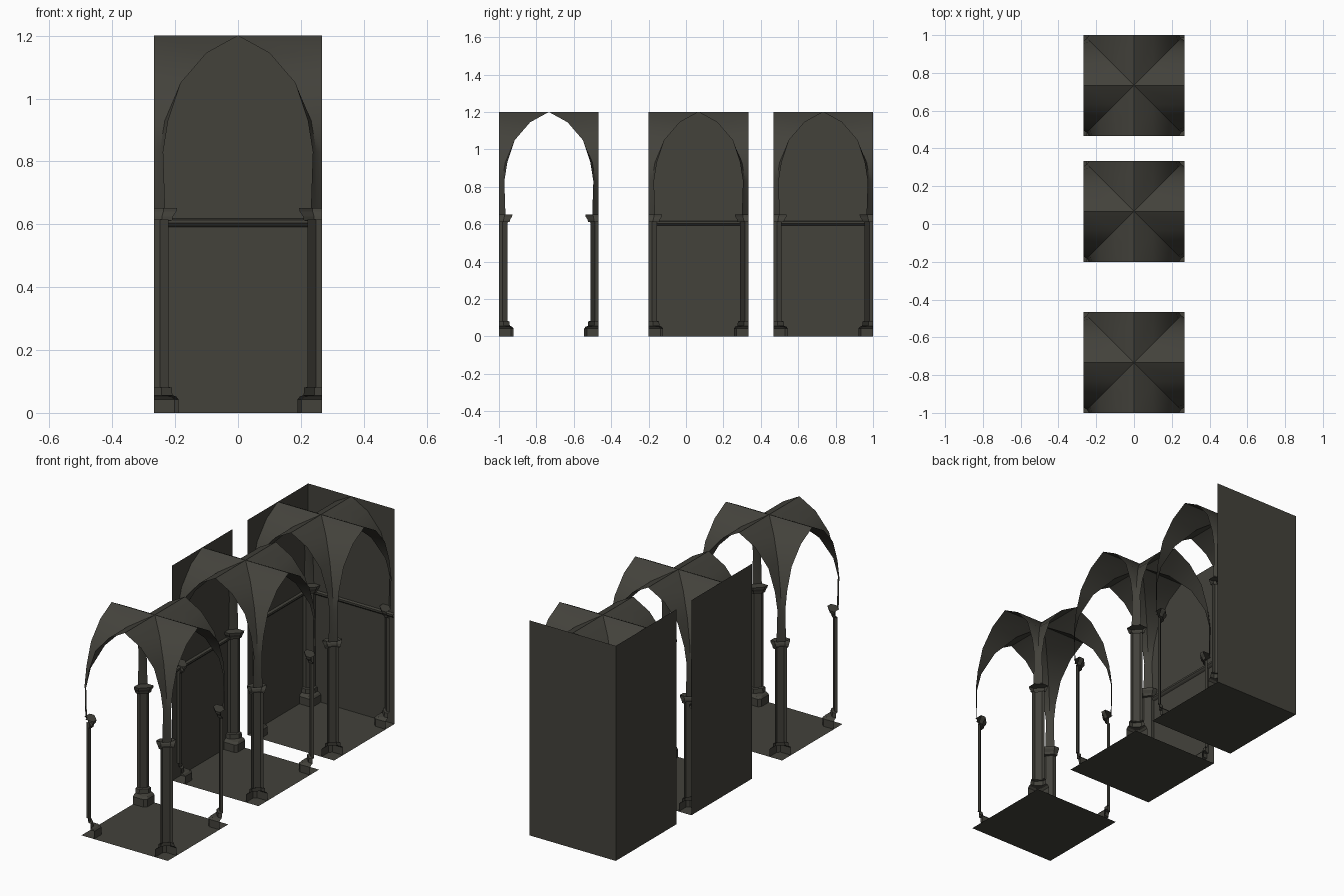
import bpy, bmesh, math
from mathutils import Matrix

if "Cube" in bpy.data.objects:
    bpy.data.objects.remove(bpy.data.objects["Cube"])

H = 0.2667                      # half width of one bay
TOP = 1.2

stone = bpy.data.materials.new("dark_stone")
stone.diffuse_color = (0.056, 0.054, 0.044, 1)
stone.use_nodes = True
stone.node_tree.nodes["Principled BSDF"].inputs["Base Color"].default_value = stone.diffuse_color


def make(name, bm, y, smooth=None):
    bmesh.ops.remove_doubles(bm, verts=bm.verts, dist=0.0002)
    me = bpy.data.meshes.new(name)
    bm.to_mesh(me)
    bm.free()
    me.materials.append(stone)
    ob = bpy.data.objects.new(name, me)
    ob.location.y = y
    bpy.context.collection.objects.link(ob)
    if smooth:
        bpy.ops.object.select_all(action='DESELECT')
        ob.select_set(True)
        bpy.context.view_layer.objects.active = ob
        bpy.ops.object.shade_smooth_by_angle(angle=math.radians(smooth))
    return ob


def loft(bm, rings, sx, sy):
    """Skin (z, points) rings; points are measured inward from a bay corner."""
    rows = [[bm.verts.new((sx * (H - u), sy * (H - v), z)) for u, v in pts]
            for z, pts in rings]
    for a, b in zip(rows, rows[1:]):
        for i in range(len(a) - 1):
            f = [a[i], a[i + 1], b[i + 1], b[i]]
            bm.faces.new(f if sx * sy > 0 else f[::-1])


def quarter(w, k=0.414):
    """Quarter outline of a chamfered square column."""
    return [(w, 0), (w, w * k), (w * k, w), (0, w)]


CORNERS = [(sx, sy) for sx in (-1, 1) for sy in (-1, 1)]

# column sections: height, reach, chamfer factor
BASE = [(0, .078, .82), (.042, .078, .82), (.052, .07, .75), (.056, .058, .414),
        (.08, .056, .414), (.083, .044, .414)]
SHAFT = [(.08, .045, .414), (.615, .045, .414)]
CAPITAL = [(.61, .045, .414), (.612, .057, .414), (.625, .06, .414),
           (.64, .07, .414), (.652, .072, .414), (.652, .025, .414)]

# vault sections: height, half opening at the arch, half width at the groin
VAULT = [(.65, .232, .2495), (.83, .238, .2495), (.93, .222, .233),
         (1.05, .182, .182), (1.145, .10, .10), (TOP, 0, 0)]


def columns(tag, y):
    for part, prof in (("base", BASE), ("shaft", SHAFT), ("capital", CAPITAL)):
        bm = bmesh.new()
        for sx, sy in CORNERS:
            loft(bm, [(z, quarter(w, k)) for z, w, k in prof], sx, sy)
        make(f"{tag}_column_{part}s", bm, y)


def vault(tag, y):
    bm = bmesh.new()
    rings = [(z, [(H - w, 0), (H - d, H - d), (0, H - w)]) for z, w, d in VAULT]
    for sx, sy in CORNERS:
        loft(bm, rings, sx, sy)
    make(f"{tag}_vault", bm, y, 32)


def floor(tag, y):
    bm = bmesh.new()
    bm.faces.new([bm.verts.new((x, v, 0)) for x, v in
                  ((-H, -H), (H, -H), (H, H), (-H, H))])
    make(f"{tag}_floor", bm, y)


def wall(tag, side, y, turn):
    """Thin wall on the left edge with a string course, turned into place."""
    prof = [(0, 0), (0, .592), (.008, .597), (.014, .604), (.014, .614),
            (0, .618), (0, TOP)]
    bm = bmesh.new()
    rows = [[bm.verts.new((-H + d, s * H, z)) for s in (-1, 1)] for d, z in prof]
    for a, b in zip(rows, rows[1:]):
        bm.faces.new((a[0], a[1], b[1], b[0]))
    # back line of the string course
    rear = [bm.verts.new((-H, s * H, z)) for z in (.592, .618) for s in (-1, 1)]
    bm.faces.new((rear[0], rear[2], rear[3], rear[1]))
    bmesh.ops.transform(bm, matrix=Matrix.Rotation(turn, 4, 'Z'), verts=bm.verts)
    for f in bm.faces:
        f.normal_update()
    # face the room
    inward = [f for f in bm.faces if f.normal.dot(f.calc_center_median().xyz * 1) > 0
              and abs(f.normal.z) < .1 and f.calc_area() > .05]
    bmesh.ops.reverse_faces(bm, faces=inward)
    make(f"{tag}_{side}_wall", bm, y)


# three bays: open, one wall, two walls
for tag, y, walls in (("open_bay", -1 + H, []),
                      ("side_bay", 1 / 15, ["left"]),
                      ("corner_bay", 1 - H, ["left", "back"])):
    floor(tag, y)
    columns(tag, y)
    vault(tag, y)
    for side in walls:
        wall(tag, side, y, 0 if side == "left" else -math.pi / 2)
